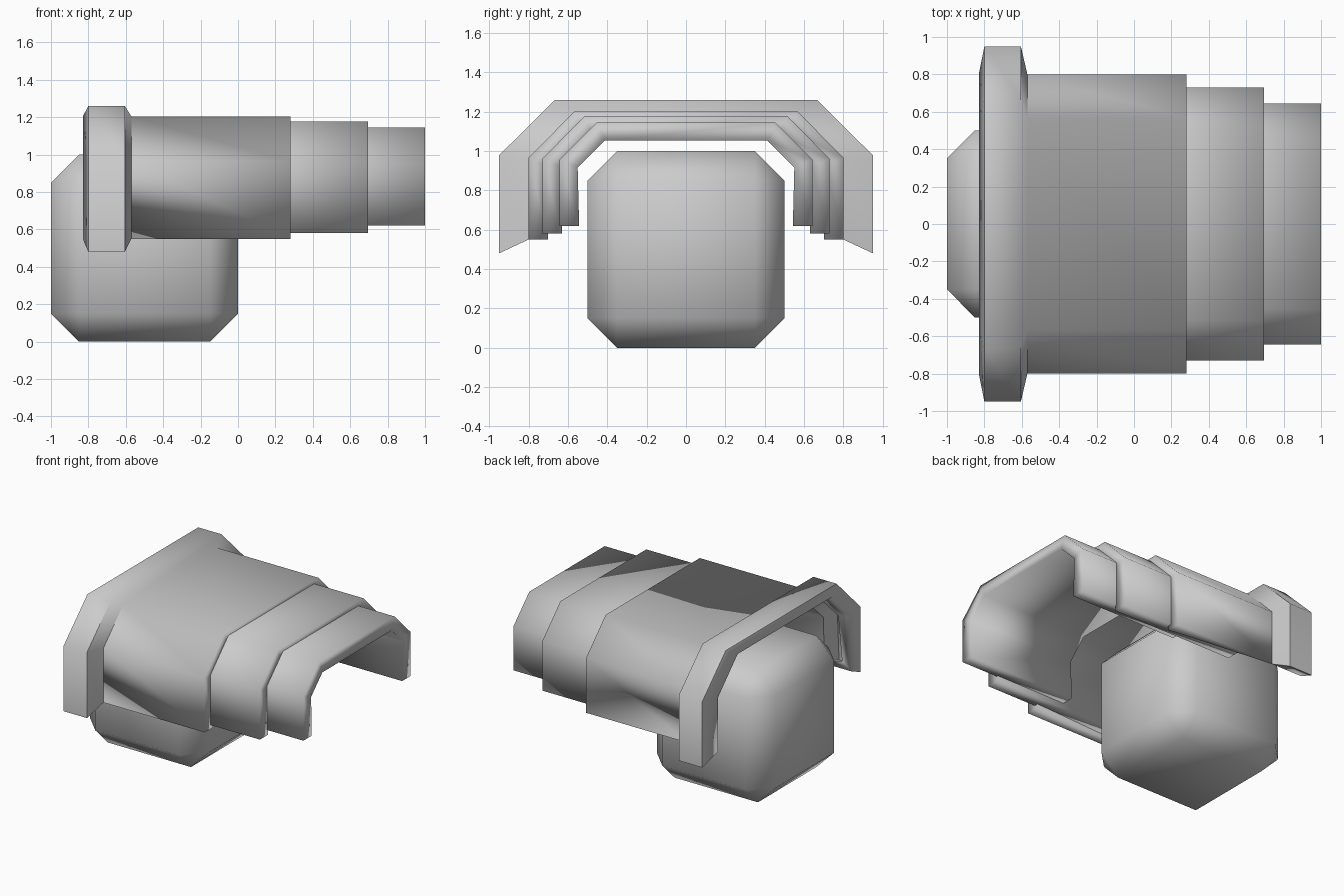
import bpy, bmesh, math

if "Cube" in bpy.data.objects:
    bpy.data.objects.remove(bpy.data.objects["Cube"])


def finish(name, bm, angle=60):
    mesh = bpy.data.meshes.new(name)
    bm.to_mesh(mesh)
    bm.free()
    obj = bpy.data.objects.new(name, mesh)
    bpy.context.collection.objects.link(obj)
    bpy.ops.object.select_all(action='DESELECT')
    bpy.context.view_layer.objects.active = obj
    obj.select_set(True)
    bpy.ops.object.shade_smooth_by_angle(angle=math.radians(angle))
    return obj


def shell(name, stations, rim=False):
    """Loft half profiles (mirrored in y) along x, then thicken inwards."""
    bm = bmesh.new()
    rows = []
    for x, half in stations:
        pts = half + [(-y, z) for y, z in reversed(half)]
        rows.append([bm.verts.new((x, y, z)) for y, z in pts])
    for a, b in zip(rows, rows[1:]):
        for i in range(len(a) - 1):
            bm.faces.new((a[i], a[i + 1], b[i + 1], b[i]))
    if rim:  # close the lower ends of the raised rim
        bm.faces.new([r[0] for r in rows[:4]])
        bm.faces.new([r[-1] for r in reversed(rows[:4])])
    obj = finish(name, bm)
    mod = obj.modifiers.new("thickness", 'SOLIDIFY')
    mod.thickness = 0.1
    mod.offset = -1
    # keep modifier order: thickness before the smoothing modifier, if any
    obj.modifiers.move(len(obj.modifiers) - 1, 0)
    return obj


# Chamfered block
bm = bmesh.new()
bmesh.ops.create_cube(bm, size=1)
bmesh.ops.translate(bm, verts=bm.verts, vec=(-0.5, 0, 0.5))
bmesh.ops.bevel(bm, geom=bm.edges[:], offset=0.15, segments=1,
                profile=0.5, affect='EDGES')
finish("block", bm)

# Half profiles (y, z), from the lower edge up to the top
large = [(0.80, 0.55), (0.80, 0.965), (0.565, 1.204)]
medium = [(0.73, 0.58), (0.73, 0.96), (0.515, 1.178)]
small = [(0.643, 0.62), (0.643, 0.955), (0.453, 1.145)]
raised = [(0.95, 0.48), (0.95, 0.978), (0.665, 1.26)]

# Three overlapping cover plates, the largest with a raised rim
shell("large_cover", [(-0.83, large), (-0.80, raised), (-0.605, raised),
                      (-0.57, large), (0.28, large)], rim=True)
shell("medium_cover", [(-0.32, medium), (0.695, medium)])
shell("small_cover", [(0.105, small), (1.0, small)])
